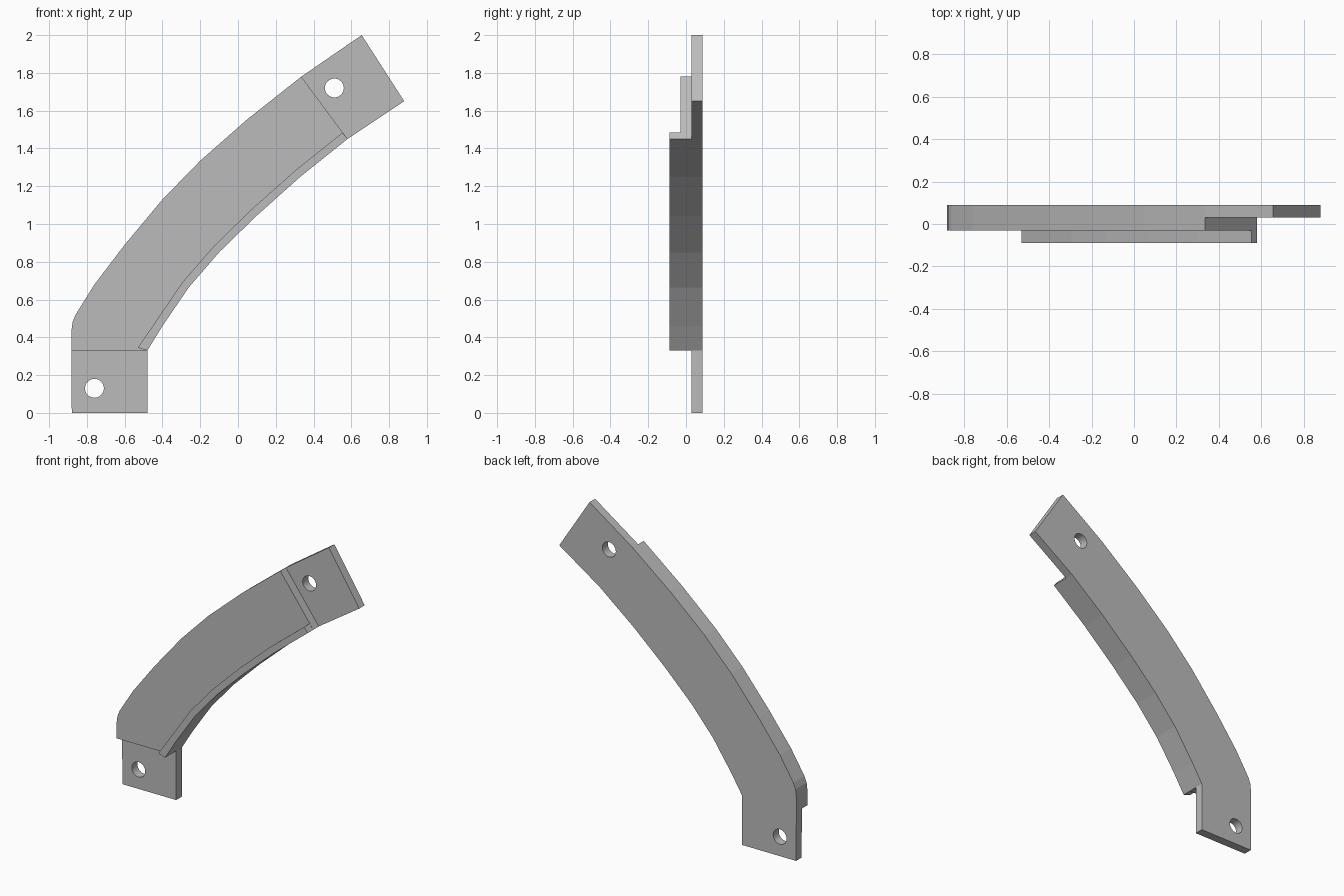
import bpy
import bmesh
import math
from mathutils import Vector

cube = bpy.data.objects.get("Cube")
if cube:
    bpy.data.objects.remove(cube, do_unlink=True)

grey = bpy.data.materials.new("plain grey")
grey.use_nodes = True
grey.diffuse_color = (0.5, 0.5, 0.5, 1)
grey.node_tree.nodes["Principled BSDF"].inputs["Base Color"].default_value = (0.5, 0.5, 0.5, 1)

THICK = 0.059


def circle(x, z, r=0.05, n=32):
    return [(x + r * math.cos(math.tau * i / n), z + r * math.sin(math.tau * i / n)) for i in range(n)]


def plate(name, loops, y):
    """Upright plate from an outline and optional hole loops, centred on depth y."""
    curve = bpy.data.curves.new(name, "CURVE")
    curve.dimensions = "2D"
    curve.fill_mode = "BOTH"
    curve.extrude = THICK / 2
    for loop in loops:
        spline = curve.splines.new("POLY")
        spline.points.add(len(loop) - 1)
        for point, (x, z) in zip(spline.points, loop):
            point.co = (x, z, 0, 1)
        spline.use_cyclic_u = True
        spline.use_smooth = False
    obj = bpy.data.objects.new(name, curve)
    bpy.context.collection.objects.link(obj)
    obj.rotation_euler.x = math.pi / 2
    obj.location.y = y
    bpy.ops.object.select_all(action="DESELECT")
    obj.select_set(True)
    bpy.context.view_layer.objects.active = obj
    bpy.ops.object.convert(target="MESH")
    obj = bpy.context.object
    # Weld the caps to the rim
    bm = bmesh.new()
    bm.from_mesh(obj.data)
    bmesh.ops.remove_doubles(bm, verts=bm.verts, dist=0.0001)
    bmesh.ops.recalc_face_normals(bm, faces=bm.faces)
    for face in bm.faces:
        face.smooth = False
    bm.to_mesh(obj.data)
    bm.free()
    obj.data.materials.clear()
    obj.data.materials.append(grey)
    return obj


# Shared edges of the curved arm, from bottom to top
outer = [(-0.882, 0.33), (-0.882, 0.43), (-0.876, 0.48), (-0.86, 0.52), (-0.76, 0.68), (-0.6, 0.89),
         (-0.4, 1.13), (-0.2, 1.335), (0.05, 1.555), (0.335, 1.78)]
inner = [(-0.48, 0.33), (-0.40, 0.46), (-0.26, 0.665), (-0.1, 0.85), (0.1, 1.045), (0.33, 1.25), (0.58, 1.45)]

# Back plate with a mounting tab and hole at each end
outline = [(-0.88, 0)] + outer + [(0.655, 2.0), (0.88, 1.65)] + inner[::-1] + [(-0.48, 0)]
plate("back_plate", [outline, circle(-0.76, 0.13), circle(0.51, 1.72)], THICK)

# Middle plate between the tabs
plate("middle_plate", [outer + inner[::-1]], 0)

# Front lip following the inner edge
offset = []
for i, p in enumerate(inner):
    along = Vector(inner[min(i + 1, len(inner) - 1)]) - Vector(inner[max(i - 1, 0)])
    side = Vector((-along.y, along.x)).normalized() * 0.043
    offset.append((p[0] + side.x, p[1] + side.y))
offset[0] = (-0.53, 0.345)
plate("front_lip", [offset + inner[::-1]], -THICK)
